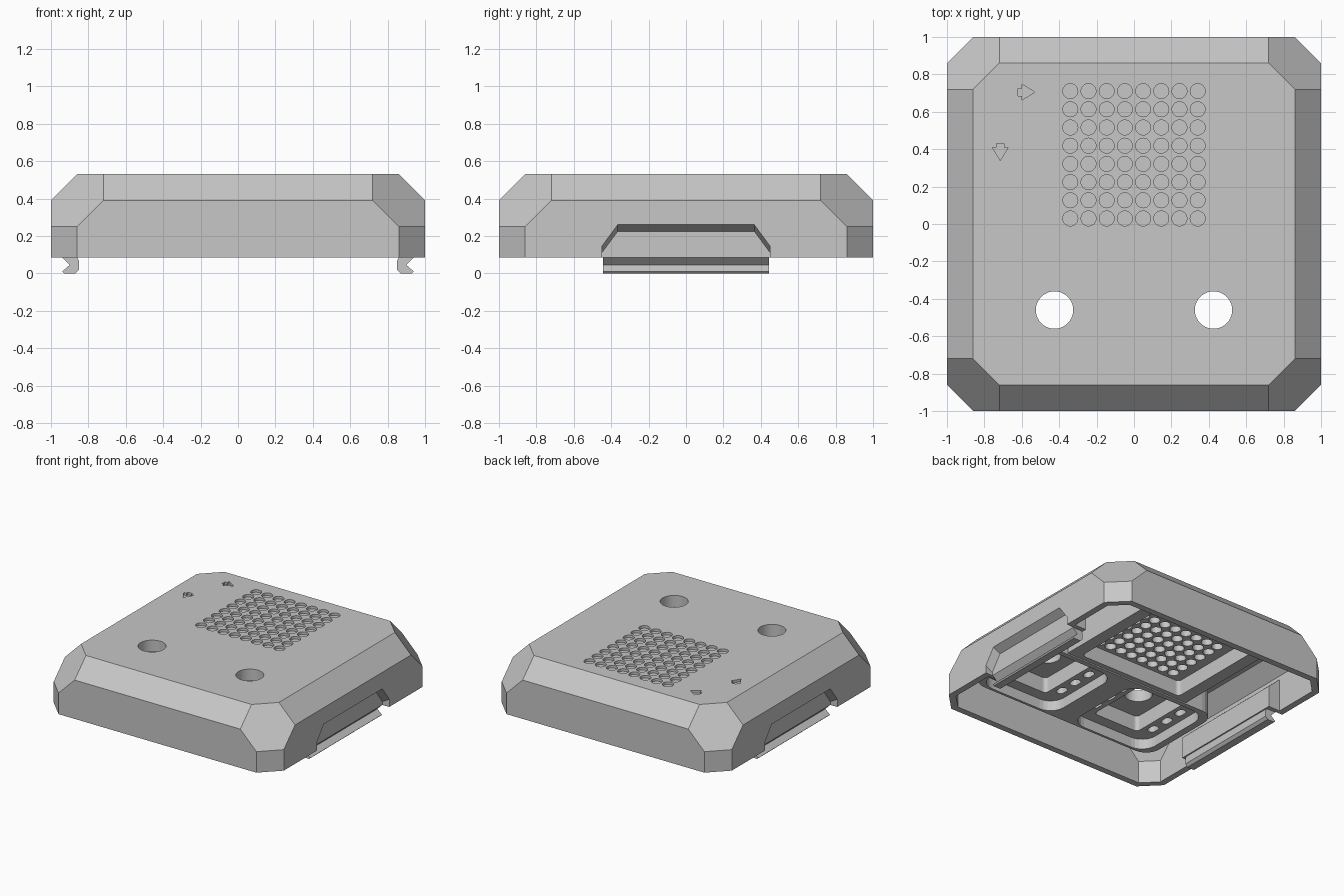
import bpy, bmesh
from math import sin, cos, pi

cube = bpy.data.objects.get("Cube")
if cube:
    bpy.data.objects.remove(cube, do_unlink=True)

grey = bpy.data.materials.new("plain_grey")
grey.use_nodes = True
COLOUR = (0.57, 0.57, 0.57, 1)
grey.diffuse_color = COLOUR
grey.node_tree.nodes["Principled BSDF"].inputs["Base Color"].default_value = COLOUR


def finish(name, bm):
    bmesh.ops.recalc_face_normals(bm, faces=bm.faces)
    mesh = bpy.data.meshes.new(name)
    bm.to_mesh(mesh)
    bm.free()
    mesh.materials.append(grey)
    obj = bpy.data.objects.new(name, mesh)
    bpy.context.collection.objects.link(obj)
    return obj


def add_prism(bm, outline, lo, hi, axis="z"):
    """Extrude a 2D outline along z (outline in xy) or along y (outline in xz)."""
    def place(p, h):
        return (p[0], p[1], h) if axis == "z" else (p[0], h, p[1])
    low = [bm.verts.new(place(p, lo)) for p in outline]
    high = [bm.verts.new(place(p, hi)) for p in outline]
    bm.faces.new(low)
    bm.faces.new(high)
    for i in range(len(outline)):
        j = (i + 1) % len(outline)
        bm.faces.new((low[i], low[j], high[j], high[i]))


def prisms(name, outlines, lo, hi, axis="z"):
    bm = bmesh.new()
    for outline in outlines:
        add_prism(bm, outline, lo, hi, axis)
    return finish(name, bm)


def hull(name, points):
    bm = bmesh.new()
    for p in points:
        bm.verts.new(p)
    out = bmesh.ops.convex_hull(bm, input=bm.verts)
    loose = {g for g in out["geom_interior"] + out["geom_unused"]
             if isinstance(g, bmesh.types.BMVert)}
    bmesh.ops.delete(bm, geom=list(loose), context="VERTS")
    bmesh.ops.dissolve_limit(bm, angle_limit=0.01, verts=bm.verts, edges=bm.edges)
    return finish(name, bm)


def circle(x, y, r, n=24):
    return [(x + r * cos(2 * pi * i / n), y + r * sin(2 * pi * i / n)) for i in range(n)]


def rounded(x, y, hx, hy, r, n=6):
    """Rounded rectangle outline about a centre."""
    pts = []
    for k, (sx, sy) in enumerate(((1, 1), (-1, 1), (-1, -1), (1, -1))):
        for i in range(n + 1):
            a = pi / 2 * (k + i / n)
            pts.append((x + sx * (hx - r) + r * cos(a), y + sy * (hy - r) + r * sin(a)))
    return pts


def chamfered_body(name, s, c, top, bottom):
    """Box with every upper edge, corner and upright edge chamfered."""
    pts = []
    for a, b, z in ((s - 2 * c, s - c, top), (s - 2 * c, s, top - c),
                    (s - c, s, top - 2 * c), (s - c, s, bottom)):
        for sx in (-1, 1):
            for sy in (-1, 1):
                pts += [(sx * a, sy * b, z), (sx * b, sy * a, z)]
    return hull(name, pts)


def combine(target, tool, operation):
    mod = target.modifiers.new(tool.name, "BOOLEAN")
    mod.operation = operation
    mod.solver = "EXACT"
    mod.object = tool
    bpy.context.view_layer.objects.active = target
    bpy.ops.object.modifier_apply(modifier=mod.name)
    bpy.data.objects.remove(tool, do_unlink=True)


def cut(tool):
    combine(cover, tool, "DIFFERENCE")


def join(tool):
    combine(cover, tool, "UNION")


# Hollow chamfered cover
cover = chamfered_body("cover", 1, 0.14, 0.53, 0.085)
cut(chamfered_body("cavity", 0.95, 0.11, 0.48, 0))

# Mounting blocks hanging from the ceiling
join(prisms("front_block", [rounded(0, -0.45, 0.82, 0.37, 0.12)], 0.24, 0.5))
join(prisms("back_block", [rounded(0, 0.355, 0.55, 0.475, 0.05)], 0.25, 0.5))

# Thickened side walls, outer recesses and snap hooks
for s, side in ((1, "left"), (-1, "right")):
    join(prisms("side_boss", [[(s * x, z) for x, z in
         ((0.85, 0.085), (0.97, 0.085), (0.97, 0.36), (0.85, 0.25))]], -0.48, 0.48, "y"))
    recess = []
    for x, dz in ((1.02, 0.012), (0.94, -0.035)):
        for y, z in ((0.45, 0.04), (0.45, 0.145), (0.365, 0.26)):
            recess += [(s * x, y, z + dz), (s * x, -y, z + dz)]
    cut(hull("side_recess", recess))
    hook = [(0.94, 0.1), (0.94, 0.085), (0.9, 0.045), (0.94, 0.01), (0.93, 0),
            (0.87, 0), (0.85, 0.02), (0.85, 0.065), (0.86, 0.085), (0.86, 0.1)]
    prisms(side + "_snap_hook", [[(s * x, z) for x, z in hook]], -0.445, 0.445, "y")

# Sensor pockets with inner wells, slots and through holes
sides = (-0.425, 0.425)
cut(prisms("pocket", [rounded(x, -0.46, 0.34, 0.34, 0.12) for x in sides], 0.1, 0.32))
cut(prisms("well", [rounded(x, -0.46, 0.2, 0.25, 0.03) for x in sides], 0.2, 0.44))
cut(prisms("slots", [rounded(x + dx, -0.46 + dy, 0.03, 0.045, 0.028)
                     for x in sides for dx in (-0.265, 0.265)
                     for dy in (-0.15, 0, 0.15)], 0.2, 0.39))
cut(prisms("through_holes", [circle(x, -0.46, 0.1, 40) for x in sides], 0.1, 0.6))

# Grid pocket below, with dimples on both faces
cut(prisms("grid_pocket", [rounded(0, 0.37, 0.45, 0.41, 0.03)], 0.1, 0.37))
grid = [circle((i - 3.5) * 0.0973, 0.37 + (j - 3.5) * 0.0973, 0.04)
        for i in range(8) for j in range(8)]
cut(prisms("lower_dimples", grid, 0.3, 0.46))
cut(prisms("upper_dimples", grid, 0.51, 0.56))

# Engraved direction arrows
arrow = [(0.045, 0), (-0.025, 0.043), (-0.025, 0.02), (-0.045, 0.02),
         (-0.045, -0.02), (-0.025, -0.02), (-0.025, -0.043)]
cut(prisms("arrows", [[(-0.575 + u, 0.705 + v) for u, v in arrow],
                      [(-0.715 + v, 0.385 - u) for u, v in arrow]], 0.51, 0.56))
